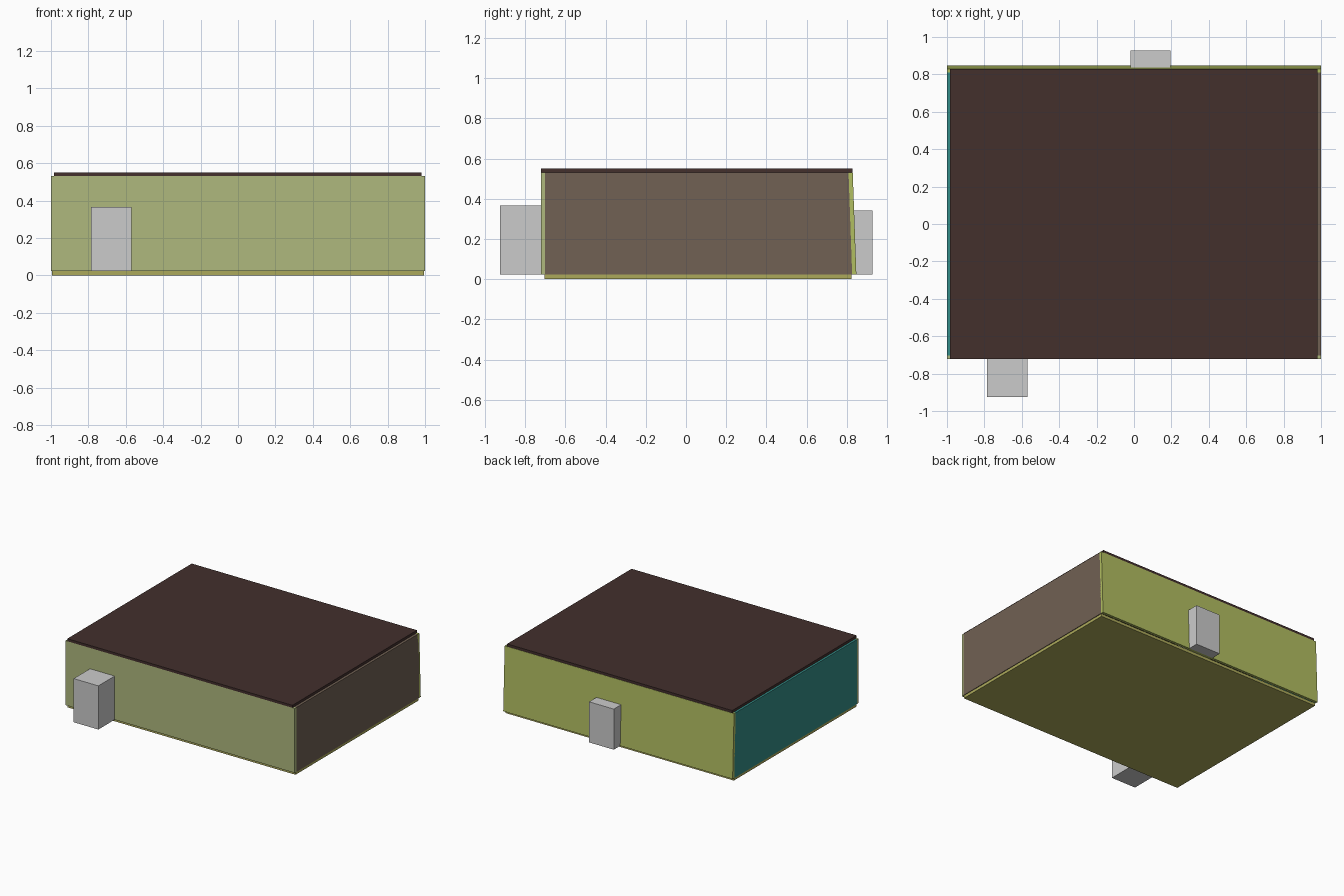
import bpy, bmesh

if "Cube" in bpy.data.objects:
    bpy.data.objects.remove(bpy.data.objects["Cube"])


def material(name, rgb):
    m = bpy.data.materials.new(name)
    m.diffuse_color = (*[c ** 2.2 for c in rgb], 1)
    m.use_nodes = True
    m.node_tree.nodes["Principled BSDF"].inputs["Base Color"].default_value = m.diffuse_color
    return m


def box(name, x, y, z, mat=None, lean=0.0):
    """Box from min/max ranges; lean shifts the top along y."""
    bm = bmesh.new()
    bmesh.ops.create_cube(bm, size=1)
    for v in bm.verts:
        top = v.co.z > 0
        v.co = (x[v.co.x > 0], y[v.co.y > 0] + (lean if top else 0), z[top])
    me = bpy.data.meshes.new(name)
    bm.to_mesh(me)
    bm.free()
    ob = bpy.data.objects.new(name, me)
    bpy.context.collection.objects.link(ob)
    if mat:
        me.materials.append(mat)
    return ob


WALL_Z = (0.022, 0.53)

# Floor and roof slabs
box("floor", (-0.995, 0.995), (-0.705, 0.825), (0.0, 0.022),
    material("floor_olive", (0.67, 0.66, 0.36)))
box("roof", (-0.983, 0.98), (-0.722, 0.828), (0.53, 0.55),
    material("roof_brown", (0.27, 0.20, 0.19)))

# Long walls; the back one leans slightly inwards
box("front_wall", (-1.0, 1.0), (-0.722, -0.702), WALL_Z,
    material("front_green", (0.68, 0.72, 0.49)))
box("back_wall", (-1.0, 1.0), (0.827, 0.848), WALL_Z,
    material("back_lime", (0.69, 0.74, 0.38)), lean=-0.018)

# End walls
box("right_wall", (0.98, 1.0), (-0.702, 0.826), WALL_Z,
    material("right_taupe", (0.44, 0.38, 0.33)))
box("left_wall", (-1.0, -0.98), (-0.702, 0.826), WALL_Z,
    material("left_teal", (0.22, 0.55, 0.53)))

# Door blocks passing through the long walls
box("front_door_block", (-0.785, -0.57), (-0.925, -0.712), (0.022, 0.366))
box("back_door_block", (-0.02, 0.195), (0.715, 0.928), (0.022, 0.342))
